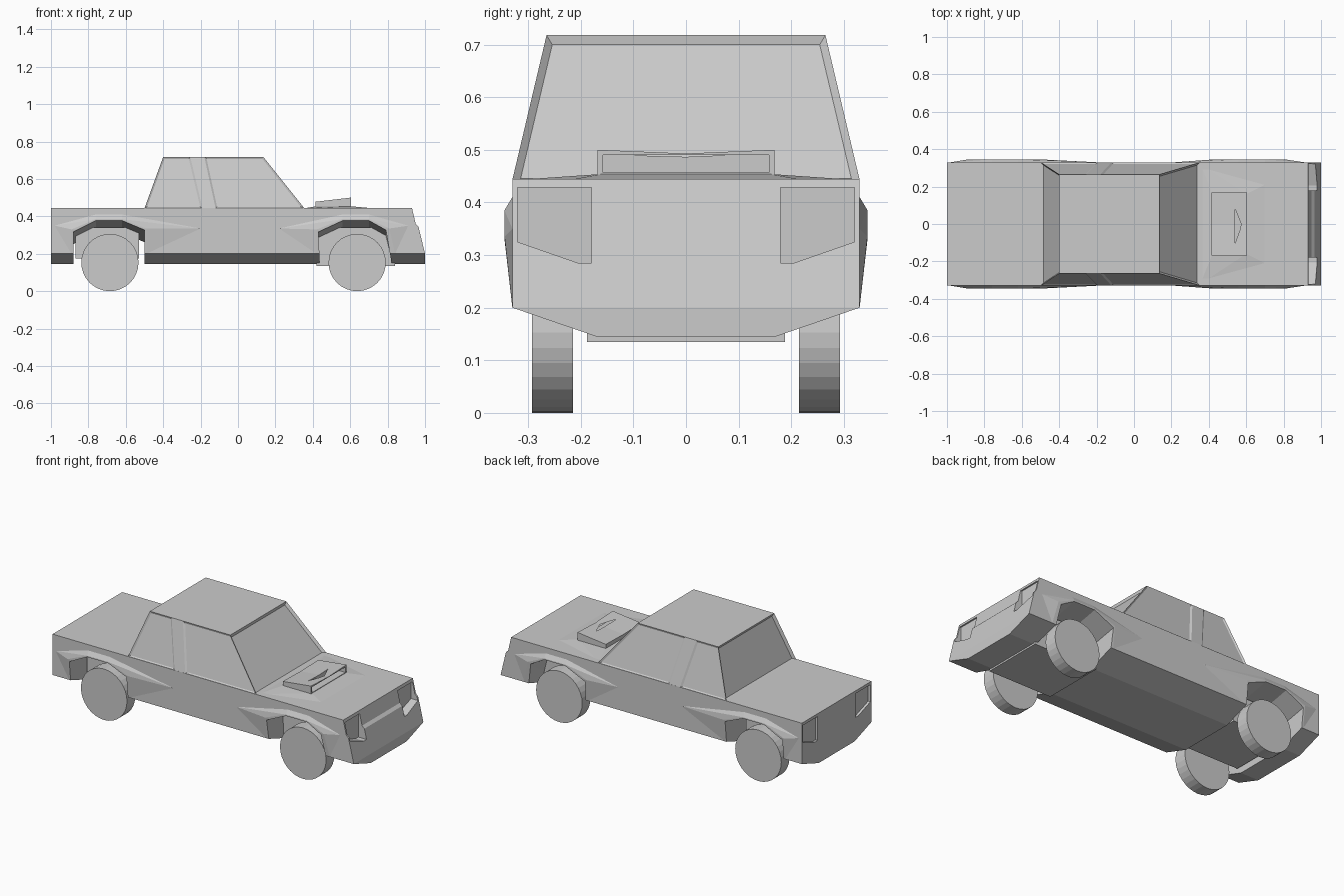
import bpy, bmesh
from math import pi, radians
from mathutils import Matrix

cube = bpy.data.objects.get("Cube")
if cube:
    bpy.data.objects.remove(cube)

paint = bpy.data.materials.new("plain grey")
paint.use_nodes = True
paint.diffuse_color = (0.6, 0.6, 0.6, 1)
paint.node_tree.nodes["Principled BSDF"].inputs["Base Color"].default_value = (0.6, 0.6, 0.6, 1)


def finish(name, bm):
    """Turn a bmesh into a flat shaded, painted object."""
    bmesh.ops.recalc_face_normals(bm, faces=bm.faces)
    mesh = bpy.data.meshes.new(name)
    bm.to_mesh(mesh)
    bm.free()
    mesh.materials.append(paint)
    obj = bpy.data.objects.new(name, mesh)
    bpy.context.collection.objects.link(obj)
    return obj


def hull(name, points):
    bm = bmesh.new()
    for p in points:
        bm.verts.new(p)
    bmesh.ops.convex_hull(bm, input=bm.verts)
    bmesh.ops.dissolve_limit(bm, angle_limit=radians(1), verts=bm.verts, edges=bm.edges)
    return finish(name, bm)


def box(name, x, y, z):
    return hull(name, [(a, b, c) for a in x for b in y for c in z])


def combine(obj, other, operation):
    """Apply a boolean and discard the second object."""
    mod = obj.modifiers.new(operation, "BOOLEAN")
    mod.operation, mod.object, mod.solver = operation, other, "EXACT"
    bpy.context.view_layer.objects.active = obj
    bpy.ops.object.modifier_apply(modifier=mod.name)
    bpy.data.objects.remove(other)


# Body shell: rows of (half width, height, nose x) from bonnet to floor
rows = [(0.33, 0.445, 0.93), (0.33, 0.36, 0.95), (0.33, 0.345, 0.965),
        (0.33, 0.2, 1.0), (0.17, 0.145, 1.0)]
bm = bmesh.new()
rings = [[bm.verts.new(p) for p in ((-1, -w, z), (nose, -w, z), (nose, w, z), (-1, w, z))]
         for w, z, nose in rows]
for upper, lower in zip(rings, rings[1:]):
    for i in range(4):
        j = (i + 1) % 4
        bm.faces.new((upper[i], upper[j], lower[j], lower[i]))
bm.faces.new(rings[0])
bm.faces.new(rings[-1])
body = finish("body", bm)

# Flared fenders: outline on the door skin, ridge standing proud of it
rear_flare = [(-0.98, 0.35), (-0.76, 0.41), (-0.62, 0.41), (-0.2, 0.335), (-0.49, 0.2), (-0.89, 0.2)]
rear_ridge = [(-0.89, 0.33), (-0.76, 0.385), (-0.62, 0.385), (-0.49, 0.335)]
front_flare = [(0.22, 0.335), (0.56, 0.41), (0.7, 0.41), (0.91, 0.35), (0.84, 0.2), (0.42, 0.2)]
front_ridge = [(0.42, 0.33), (0.56, 0.385), (0.7, 0.385), (0.81, 0.335)]
rear_arch = [(-0.88, 0.1), (-0.88, 0.32), (-0.76, 0.38), (-0.62, 0.38), (-0.5, 0.33), (-0.5, 0.1)]
front_arch = [(0.44, 0.1), (0.43, 0.32), (0.56, 0.38), (0.7, 0.38), (0.79, 0.33), (0.83, 0.1)]

for side in (-1, 1):
    for outline, ridge in ((rear_flare, rear_ridge), (front_flare, front_ridge)):
        flare = hull("flare", [(x, side * y, z) for x, z in outline for y in (0.28, 0.33)]
                     + [(x, side * 0.345, z) for x, z in ridge])
        combine(body, flare, "UNION")

# Wheel arches, with a roof that falls towards the middle
for side in (-1, 1):
    for arch in (rear_arch, front_arch):
        cutter = hull("arch", [(x, side * 0.36, z) for x, z in arch]
                      + [(x, side * -0.01, z if z < 0.2 else z - 0.07) for x, z in arch])
        combine(body, cutter, "DIFFERENCE")

# Lamp recesses at the nose and the tail
lamp = [(0.18, 0.428), (0.32, 0.428), (0.32, 0.325), (0.205, 0.285), (0.18, 0.285)]
for side in (-1, 1):
    for depth in ((0.925, 1.1), (-1.1, -0.985)):
        combine(body, hull("lamp", [(x, side * y, z) for x in depth for y, z in lamp]), "DIFFERENCE")

# Chassis blocks between the wheels
box("front_chassis", (0.42, 0.84), (-0.188, 0.188), (0.135, 0.34))
box("rear_chassis", (-0.87, -0.53), (-0.188, 0.188), (0.175, 0.34))

# Cabin with recessed windows and sloping door pillars
sill = [-0.5, -0.19, -0.12, 0.355]
eave = [-0.4, -0.255, -0.18, 0.135]
bm = bmesh.new()
low = {s: [bm.verts.new((x, s * 0.33, 0.443)) for x in sill] for s in (-1, 1)}
top = {s: [bm.verts.new((x, s * 0.265, 0.718)) for x in eave] for s in (-1, 1)}
screens = [bm.faces.new((low[-1][i], low[1][i], top[1][i], top[-1][i])) for i in (0, 3)]
glass = []
for s in (-1, 1):
    panels = [bm.faces.new((low[s][i], low[s][i + 1], top[s][i + 1], top[s][i])) for i in range(3)]
    glass += [panels[0], panels[2]]
for level in (low, top):
    bm.faces.new(level[-1] + level[1][::-1])
bmesh.ops.recalc_face_normals(bm, faces=bm.faces)
bmesh.ops.inset_individual(bm, faces=screens, thickness=0.013, depth=-0.013, use_even_offset=True)
bmesh.ops.inset_individual(bm, faces=glass, thickness=0.01, depth=-0.006, use_even_offset=True)
finish("cabin", bm)

# Bonnet bulge under the scoop
hull("bonnet_bulge", [(0.355, y, 0.443) for y in (-0.32, 0.32)]
     + [(x, y, 0.454) for x in (0.42, 0.6) for y in (-0.16, 0.16)]
     + [(0.72, y, 0.443) for y in (-0.22, 0.22)])

# Air scoop: wedge with a shallow V along its top and an open mouth
bm = bmesh.new()
loops = []
for x, edge, mid in ((0.415, 0.478, 0.474), (0.603, 0.5, 0.493)):
    loops.append([bm.verts.new((x, y, z)) for y, z in
                  ((-0.168, 0.443), (-0.168, edge), (0, mid), (0.168, edge), (0.168, 0.443))])
for i in range(5):
    j = (i + 1) % 5
    bm.faces.new((loops[0][i], loops[0][j], loops[1][j], loops[1][i]))
for loop in loops:
    bm.faces.new(loop)
scoop = finish("air_scoop", bm)
mouth = [(y, z) for s in (-1, 1) for y, z in ((s * 0.158, 0.457), (s * 0.158, 0.49), (0, 0.486))]
combine(scoop, hull("mouth", [(x, y, z) for x in (0.54, 0.65) for y, z in mouth]), "DIFFERENCE")

# Wheels
for side, side_name in ((-1, "right"), (1, "left")):
    for x, end in ((0.637, "front"), (-0.685, "rear")):
        bm = bmesh.new()
        bmesh.ops.create_cone(bm, cap_ends=True, segments=32, radius1=0.153, radius2=0.153, depth=0.078,
                              matrix=Matrix.Translation((x, side * 0.254, 0.153)) @ Matrix.Rotation(pi / 2, 4, "X"))
        finish(f"{end}_{side_name}_wheel", bm)
